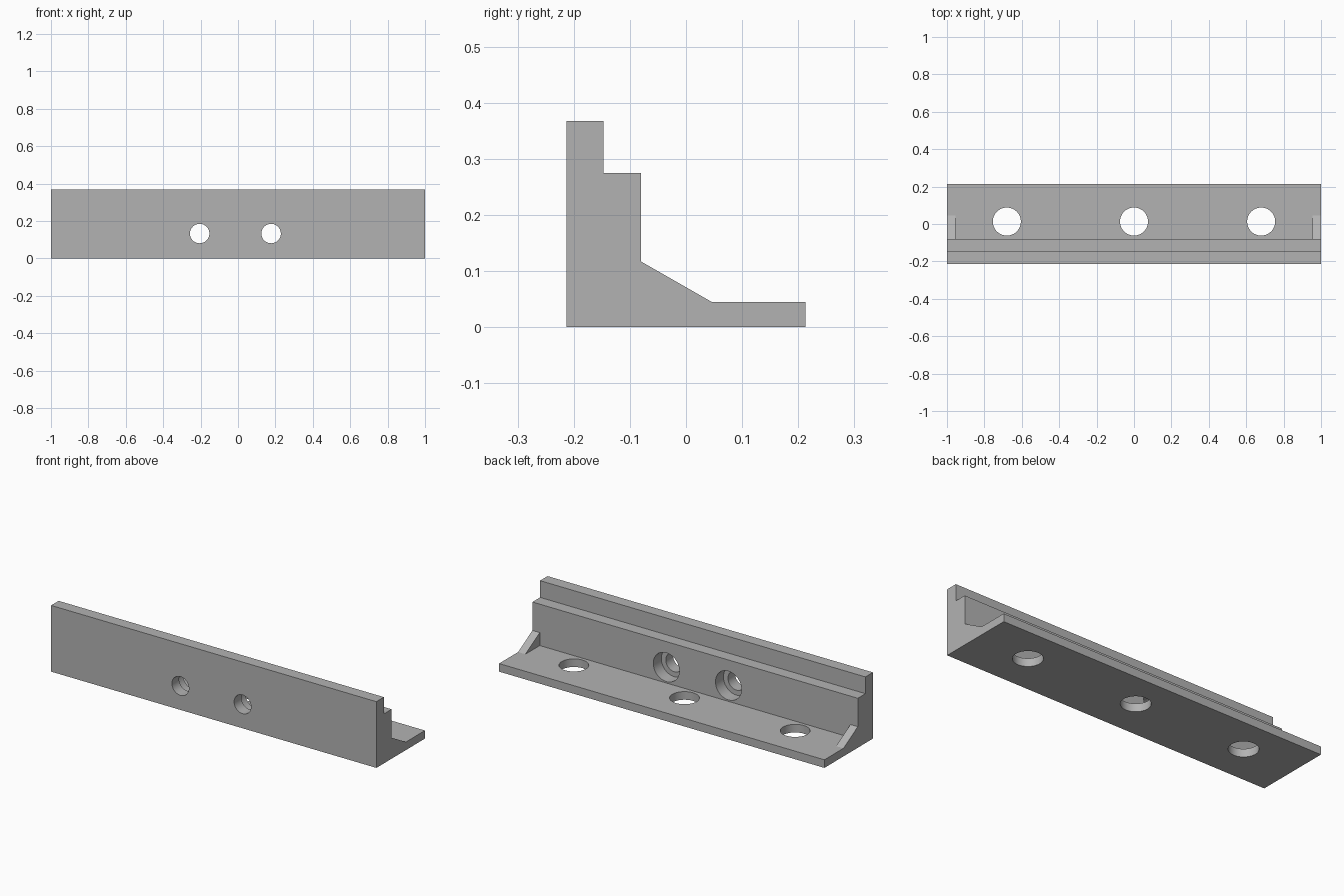
import bpy, bmesh, math
from mathutils import Matrix

cube = bpy.data.objects.get("Cube")
if cube:
    bpy.data.objects.remove(cube, do_unlink=True)

grey = bpy.data.materials.new("plain grey")
grey.use_nodes = True
colour = (0.45, 0.45, 0.45, 1)
grey.diffuse_color = colour
grey.node_tree.nodes["Principled BSDF"].inputs["Base Color"].default_value = colour


def add_object(name, bm):
    bmesh.ops.recalc_face_normals(bm, faces=bm.faces)
    mesh = bpy.data.meshes.new(name)
    bm.to_mesh(mesh)
    bm.free()
    mesh.materials.append(grey)
    obj = bpy.data.objects.new(name, mesh)
    bpy.context.collection.objects.link(obj)
    return obj


def prism(name, profile, x0, x1):
    """Extrude a (y, z) profile from x0 to x1."""
    bm = bmesh.new()
    face = bm.faces.new([bm.verts.new((x0, y, z)) for y, z in profile])
    new = bmesh.ops.extrude_face_region(bm, geom=[face])["geom"]
    verts = [v for v in new if isinstance(v, bmesh.types.BMVert)]
    bmesh.ops.translate(bm, verts=verts, vec=(x1 - x0, 0, 0))
    return add_object(name, bm)


def cylinder(name, radius, depth, centre, along_y=False):
    turn = Matrix.Rotation(math.pi / 2, 4, "X") if along_y else Matrix()
    bm = bmesh.new()
    bmesh.ops.create_cone(bm, cap_ends=True, segments=48, radius1=radius, radius2=radius,
                          depth=depth, matrix=Matrix.Translation(centre) @ turn)
    return add_object(name, bm)


def combine(target, tool, operation):
    """Apply a boolean and discard the tool."""
    mod = target.modifiers.new(operation, "BOOLEAN")
    mod.operation, mod.solver, mod.object = operation, "EXACT", tool
    bpy.context.view_layer.objects.active = target
    bpy.ops.object.modifier_apply(modifier=mod.name)
    bpy.data.objects.remove(tool, do_unlink=True)


HALF_Y, HEIGHT, BASE = 0.213, 0.368, 0.045
STEP_Y, WALL_Y, STEP_Z = -0.147, -0.08, 0.275
GUSSET_TOP, GUSSET_Y, GUSSET_X = 0.117, 0.046, 0.955

# Stepped angle bracket
bracket = prism("bracket", [(-HALF_Y, 0), (HALF_Y, 0), (HALF_Y, BASE), (WALL_Y, BASE),
                            (WALL_Y, STEP_Z), (STEP_Y, STEP_Z), (STEP_Y, HEIGHT),
                            (-HALF_Y, HEIGHT)], -1, 1)

# Sloping gussets at both ends, sunk into the wall and base
gusset = [(WALL_Y, GUSSET_TOP), (GUSSET_Y, BASE), (GUSSET_Y, BASE / 2),
          (WALL_Y - 0.03, BASE / 2), (WALL_Y - 0.03, GUSSET_TOP)]
for x0, x1 in ((-1, -GUSSET_X), (GUSSET_X, 1)):
    combine(bracket, prism("gusset", gusset, x0, x1), "UNION")

# Mounting holes through the base
for x in (-0.68, 0, 0.68):
    combine(bracket, cylinder("base_hole", 0.075, 0.2, (x, 0.013, BASE / 2)), "DIFFERENCE")

# Counterbored holes through the wall
for x in (-0.205, 0.177):
    combine(bracket, cylinder("wall_hole", 0.052, 0.4, (x, -0.15, 0.133), True), "DIFFERENCE")
    combine(bracket, cylinder("counterbore", 0.08, 0.14, (x, WALL_Y, 0.133), True), "DIFFERENCE")

bpy.ops.object.select_all(action="DESELECT")
bracket.select_set(True)
bpy.context.view_layer.objects.active = bracket
bpy.ops.object.shade_smooth_by_angle(angle=math.radians(25))
